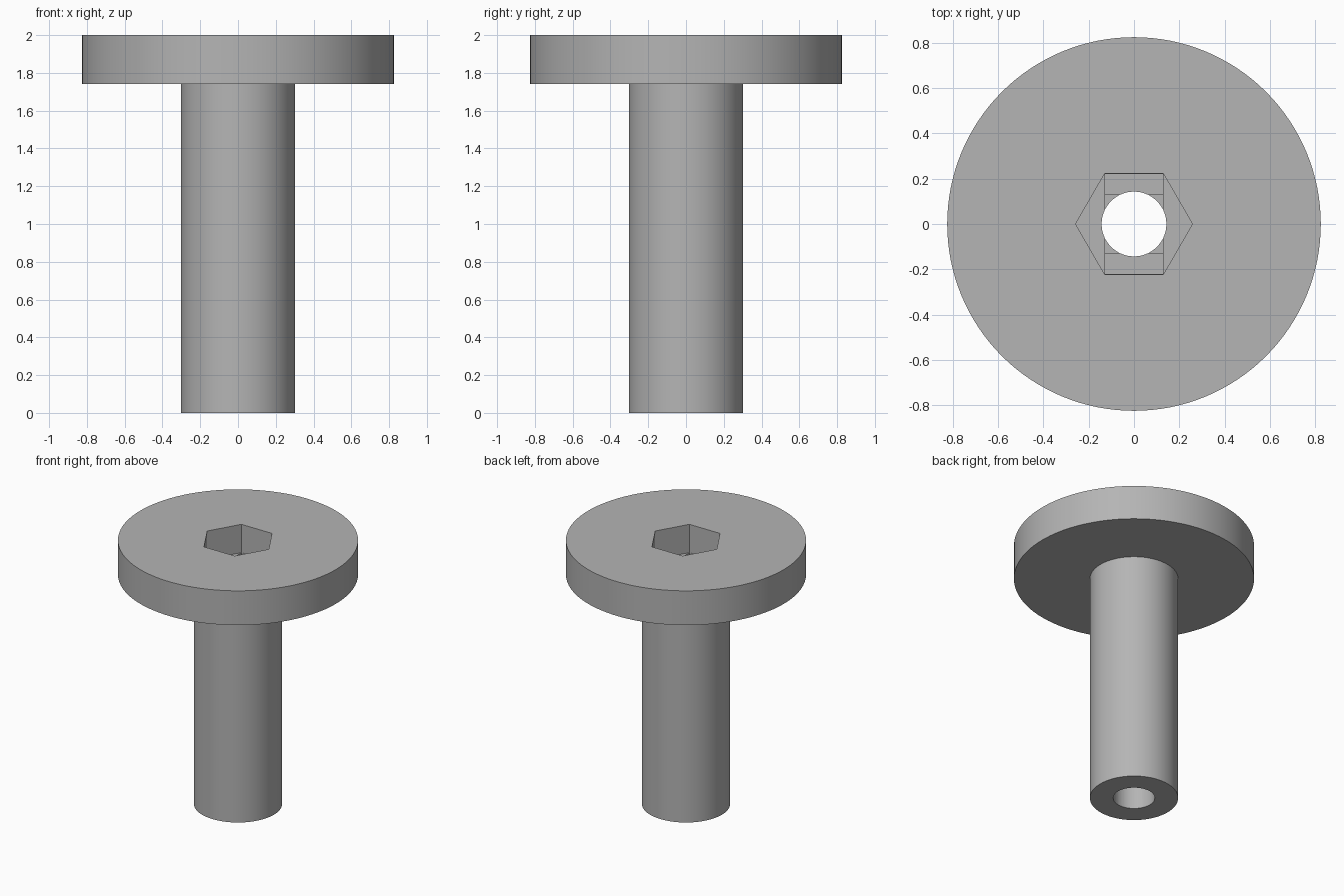
import bpy
import bmesh
import math
from mathutils import Matrix

cube = bpy.data.objects.get("Cube")
if cube:
    bpy.data.objects.remove(cube, do_unlink=True)

SIDES = 128
HEAD_R, SHAFT_R, BORE_R = 0.825, 0.303, 0.143
HEAD_Z, TOP_Z = 1.74, 2.0
HEX_R, HEX_FLOOR = 0.258, 1.785
HEX_FLAT = HEX_R * math.cos(math.pi / 6)
STEP = 0.025

grey = bpy.data.materials.new("grey")
grey.use_nodes = True
colour = (0.46, 0.46, 0.46, 1)
grey.diffuse_color = colour
grey.node_tree.nodes["Principled BSDF"].inputs["Base Color"].default_value = colour


def add_object(name, bm):
    bmesh.ops.recalc_face_normals(bm, faces=bm.faces)
    mesh = bpy.data.meshes.new(name)
    bm.to_mesh(mesh)
    bm.free()
    obj = bpy.data.objects.new(name, mesh)
    bpy.context.collection.objects.link(obj)
    mesh.materials.append(grey)
    return obj


def prism(name, sides, radius, z0, z1):
    bm = bmesh.new()
    bmesh.ops.create_cone(bm, cap_ends=True, segments=sides, radius1=radius,
                          radius2=radius, depth=z1 - z0,
                          matrix=Matrix.Translation((0, 0, (z0 + z1) / 2)))
    # put a corner on the x axis
    turn = -math.atan2(bm.verts[:][0].co.y, bm.verts[:][0].co.x)
    bmesh.ops.rotate(bm, verts=bm.verts, matrix=Matrix.Rotation(turn, 3, "Z"))
    return add_object(name, bm)


def box(name, half_x, half_y, z0, z1):
    bm = bmesh.new()
    bmesh.ops.create_cube(bm, size=2)
    bmesh.ops.scale(bm, verts=bm.verts, vec=(half_x, half_y, (z1 - z0) / 2))
    bmesh.ops.translate(bm, verts=bm.verts, vec=(0, 0, (z0 + z1) / 2))
    return add_object(name, bm)


# Head and shaft turned from one profile
bm = bmesh.new()
profile = [(0, 0), (SHAFT_R, 0), (SHAFT_R, HEAD_Z), (HEAD_R, HEAD_Z),
           (HEAD_R, TOP_Z), (0, TOP_Z)]
verts = [bm.verts.new((r, 0, z)) for r, z in profile]
edges = [bm.edges.new(pair) for pair in zip(verts, verts[1:])]
bmesh.ops.spin(bm, geom=verts + edges, cent=(0, 0, 0), axis=(0, 0, 1),
               angle=math.tau, steps=SIDES)
bmesh.ops.remove_doubles(bm, verts=bm.verts, dist=0.0001)
bolt = add_object("flanged_bolt", bm)

# Hex socket, two stepped pockets beneath it, and the through bore
half = HEX_R / 2 - 0.002
cutters = [
    prism("hex_socket", 6, HEX_R, HEX_FLOOR, TOP_Z + 0.1),
    box("slot_step", half, HEX_FLAT - 0.002, HEX_FLOOR - STEP, HEX_FLOOR + 0.05),
    box("square_step", half, half, HEX_FLOOR - 2 * STEP, HEX_FLOOR + 0.04),
    prism("bore", SIDES // 2, BORE_R, -0.1, TOP_Z + 0.05),
]
for cutter in cutters:
    mod = bolt.modifiers.new(cutter.name, "BOOLEAN")
    mod.operation = "DIFFERENCE"
    mod.solver = "EXACT"
    mod.object = cutter

bpy.ops.object.select_all(action="DESELECT")
bpy.context.view_layer.objects.active = bolt
bolt.select_set(True)
for cutter in cutters:
    bpy.ops.object.modifier_apply(modifier=cutter.name)
for cutter in cutters:
    bpy.data.objects.remove(cutter, do_unlink=True)
bpy.ops.object.shade_smooth_by_angle(angle=math.radians(30))
